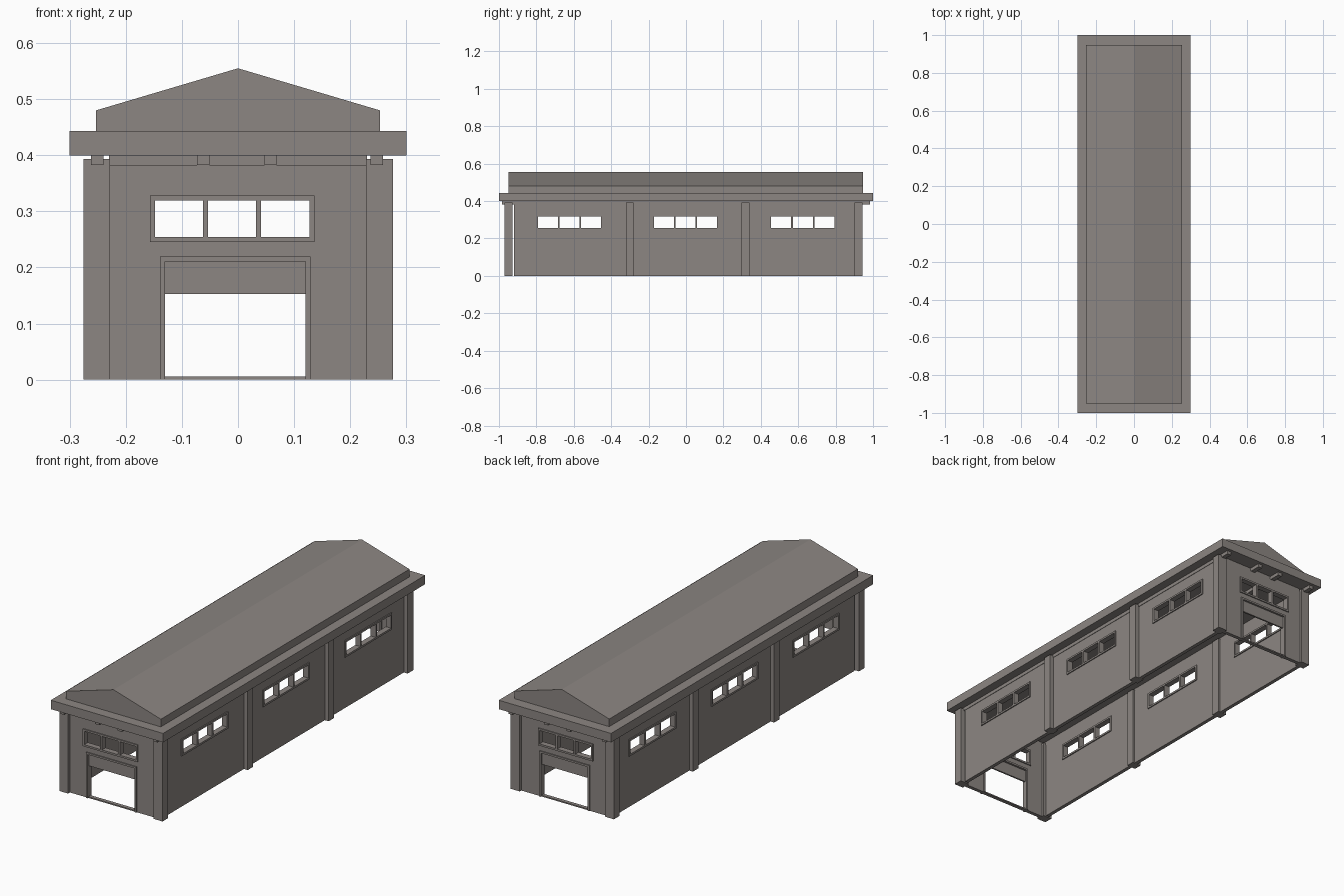
import bpy, bmesh

if "Cube" in bpy.data.objects:
    bpy.data.objects.remove(bpy.data.objects["Cube"])

grey = bpy.data.materials.new("warm_grey")
grey.diffuse_color = (0.262, 0.238, 0.223, 1)
grey.use_nodes = True
grey.node_tree.nodes["Principled BSDF"].inputs["Base Color"].default_value = grey.diffuse_color


def finish(name, bm):
    bmesh.ops.recalc_face_normals(bm, faces=bm.faces)
    me = bpy.data.meshes.new(name)
    bm.to_mesh(me)
    bm.free()
    me.materials.append(grey)
    ob = bpy.data.objects.new(name, me)
    bpy.context.collection.objects.link(ob)
    return ob


def panel(name, axis, u, z, d, holes=()):
    """Upright slab spanning u and z, with depth range d along axis, and rectangular holes."""
    us = sorted({*u, *[v for h in holes for v in h[:2]]})
    zs = sorted({*z, *[v for h in holes for v in h[2:]]})
    bm = bmesh.new()
    grid = {}

    def vert(a, b):
        if (a, b) not in grid:
            grid[a, b] = bm.verts.new((a, d[0], b) if axis == 'y' else (d[0], a, b))
        return grid[a, b]

    for a0, a1 in zip(us, us[1:]):
        for b0, b1 in zip(zs, zs[1:]):
            ca, cb = (a0 + a1) / 2, (b0 + b1) / 2
            if not any(h[0] < ca < h[1] and h[2] < cb < h[3] for h in holes):
                bm.faces.new([vert(a0, b0), vert(a1, b0), vert(a1, b1), vert(a0, b1)])
    ext = bmesh.ops.extrude_face_region(bm, geom=bm.faces[:], use_keep_orig=True)
    for v in ext["geom"]:
        if isinstance(v, bmesh.types.BMVert):
            v.co["xyz".index(axis)] = d[1]
    return finish(name, bm)


def box(name, x, y, z):
    return panel(name, 'y', x, z, y)


def window(name, axis, u, z, d):
    """Framed opening split in three by two mullions; u and z are the clear opening."""
    t, m = 0.009, 0.0045
    w = (u[1] - u[0] - 4 * m) / 3
    holes = [(u[0] + i * (w + 2 * m), u[0] + i * (w + 2 * m) + w, *z) for i in range(3)]
    panel(name, axis, (u[0] - t, u[1] + t), (z[0] - t, z[1] + t), d, holes)


# Roof: eave slab and low gabled cap
box("eave_slab", (-0.3, 0.3), (-1, 1), (0.40, 0.443))
bm = bmesh.new()
profile = [(-0.253, 0.443), (0.253, 0.443), (0.253, 0.48), (0, 0.555), (-0.253, 0.48)]
front = bm.faces.new([bm.verts.new((x, -0.95, z)) for x, z in profile])
ext = bmesh.ops.extrude_face_region(bm, geom=[front], use_keep_orig=True)
for v in ext["geom"]:
    if isinstance(v, bmesh.types.BMVert):
        v.co.y = 0.947
finish("gable_roof", bm)

# Long beams beneath the slab
for i, x in enumerate((-0.251, -0.062, 0.058, 0.247)):
    box(f"roof_beam_{i + 1}", (x - 0.011, x + 0.011), (-0.985, 0.985), (0.383, 0.40))

# Columns along both long sides
for y0, y1 in ((-0.97, -0.927), (-0.32, -0.28), (0.297, 0.34), (0.90, 0.943)):
    box("left_column", (-0.275, -0.228), (y0, y1), (0, 0.393))
    box("right_column", (0.228, 0.276), (y0, y1), (0, 0.393))

# Side walls with three windows each
side_windows = [(-0.79, -0.455), (-0.17, 0.165), (0.455, 0.795)]
sz = (0.255, 0.318)
for side, s in (("left", -1), ("right", 1)):
    d = sorted((s * 0.238, s * 0.256))
    holes = [(a - 0.009, b + 0.009, sz[0] - 0.009, sz[1] + 0.009) for a, b in side_windows]
    panel(side + "_wall", 'x', (-0.92, 0.90), (0, 0.39), d, holes)
    for u in side_windows:
        window(side + "_window", 'x', u, sz, (d[0] - 0.005, d[1] + 0.005))

# End walls with window, door frame, half-raised shutter and sill
for end, y, s in (("front", -0.947, -1), ("back", 0.922, 1)):
    d = (y - 0.009, y + 0.009)
    proud = (y - 0.014, y + 0.014)
    panel(end + "_wall", 'y', (-0.23, 0.23), (0, 0.383), d,
          [(-0.157, 0.136, 0.245, 0.328), (-0.139, 0.129, 0, 0.22)])
    box(end + "_header", (-0.23, 0.23), (y - 0.005, y + 0.005), (0.383, 0.40))
    window(end + "_window", 'y', (-0.148, 0.127), (0.254, 0.319), proud)
    panel(end + "_door_frame", 'y', (-0.139, 0.129), (0, 0.22), proud,
          [(-0.13, 0.12, 0, 0.211)])
    box(end + "_shutter", (-0.13, 0.12), (y - 0.004, y + 0.004), (0.153, 0.211))
    box(end + "_door_sill", (-0.13, 0.12), d, (0, 0.006))
